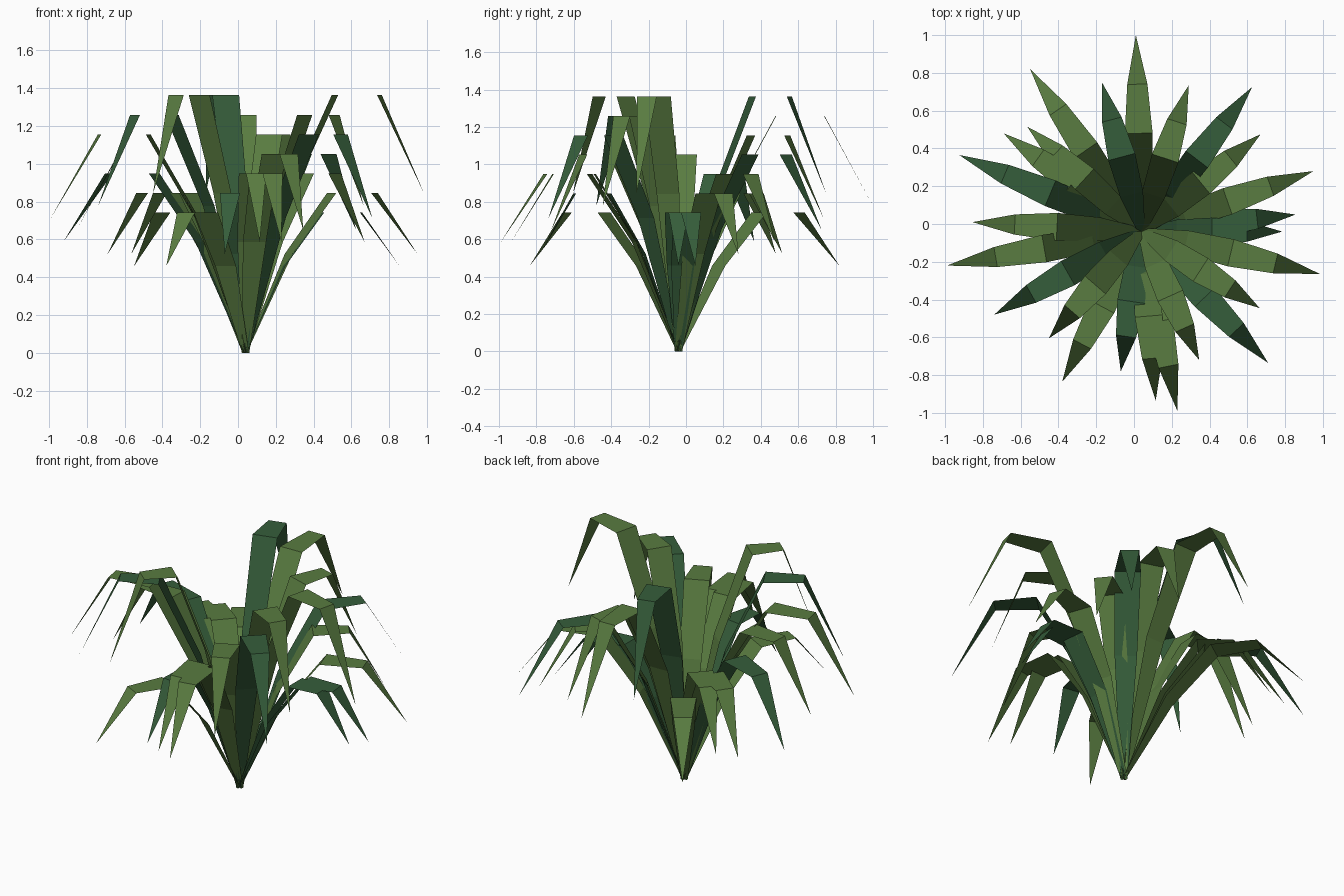
import bpy, math

if "Cube" in bpy.data.objects:
    bpy.data.objects.remove(bpy.data.objects["Cube"])

def mat(name, rgb):
    m = bpy.data.materials.new(name)
    m.diffuse_color = (*rgb, 1)
    m.use_nodes = True
    m.node_tree.nodes["Principled BSDF"].inputs["Base Color"].default_value = m.diffuse_color
    return m

LIGHT = mat("light_leaf_green", (0.100, 0.200, 0.052))
DARK = mat("deep_leaf_green", (0.036, 0.110, 0.043))

CX, CY = 0.04, -0.04                  # root of the plant
WIDTHS = [0.04, 0.125, 0.147, 0.107]  # blade width at each fold, then a point
H = [1.363, 1.258, 1.155, 1.052, 0.948, 0.845, 0.742]  # arch height levels

# tip x, tip y, height level, deep green?
BLADES = [
    (0.01, 1.00, 1, 0), (-0.55, 0.82, 6, 0), (-0.17, 0.75, 0, 1),
    (0.29, 0.735, 2, 0), (0.625, 0.725, 3, 1), (0.67, 0.475, 4, 0),
    (0.95, 0.28, 5, 0), (0.855, 0.05, 6, 1), (0.785, -0.04, 6, 1),
    (0.985, -0.265, 0, 0), (0.71, -0.735, 2, 1), (0.665, -0.445, 1, 0),
    (0.345, -0.72, 3, 0), (0.23, -0.99, 4, 0), (0.115, -0.935, 4, 0),
    (-0.07, -0.78, 5, 1), (-0.38, -0.835, 6, 0), (-0.45, -0.605, 0, 0),
    (-0.74, -0.48, 1, 1), (-0.99, -0.22, 2, 0), (-0.855, 0.01, 3, 0),
    (-0.925, 0.365, 4, 1), (-0.69, 0.48, 5, 0), (-0.565, 0.515, 5, 0),
]

def blade(i, tx, ty, height, material):
    """Flat folded leaf following a sine arch from the root to its tip."""
    dx, dy = tx - CX, ty - CY
    r = math.hypot(dx, dy)
    sx, sy = -dy / r, dx / r          # sideways direction
    verts = []
    for k, w in enumerate(WIDTHS):
        t = k / 4
        z = height * math.sin(math.pi * k / 5) / math.sin(math.pi * 2 / 5)
        for s in (-0.5, 0.5):
            verts.append((CX + dx * t + sx * w * s, CY + dy * t + sy * w * s, z))
    verts.append((tx, ty, height * math.sin(math.pi / 5) / math.sin(math.pi * 2 / 5)))
    faces = [(2 * k, 2 * k + 2, 2 * k + 3, 2 * k + 1) for k in range(3)] + [(6, 8, 7)]
    me = bpy.data.meshes.new(f"leaf_blade_{i:02d}")
    me.from_pydata(verts, [], faces)
    me.materials.append(material)
    bpy.context.collection.objects.link(bpy.data.objects.new(me.name, me))

# ring of drooping leaves
for i, (x, y, lv, deep) in enumerate(BLADES, 1):
    blade(i, x, y, H[lv], DARK if deep else LIGHT)
